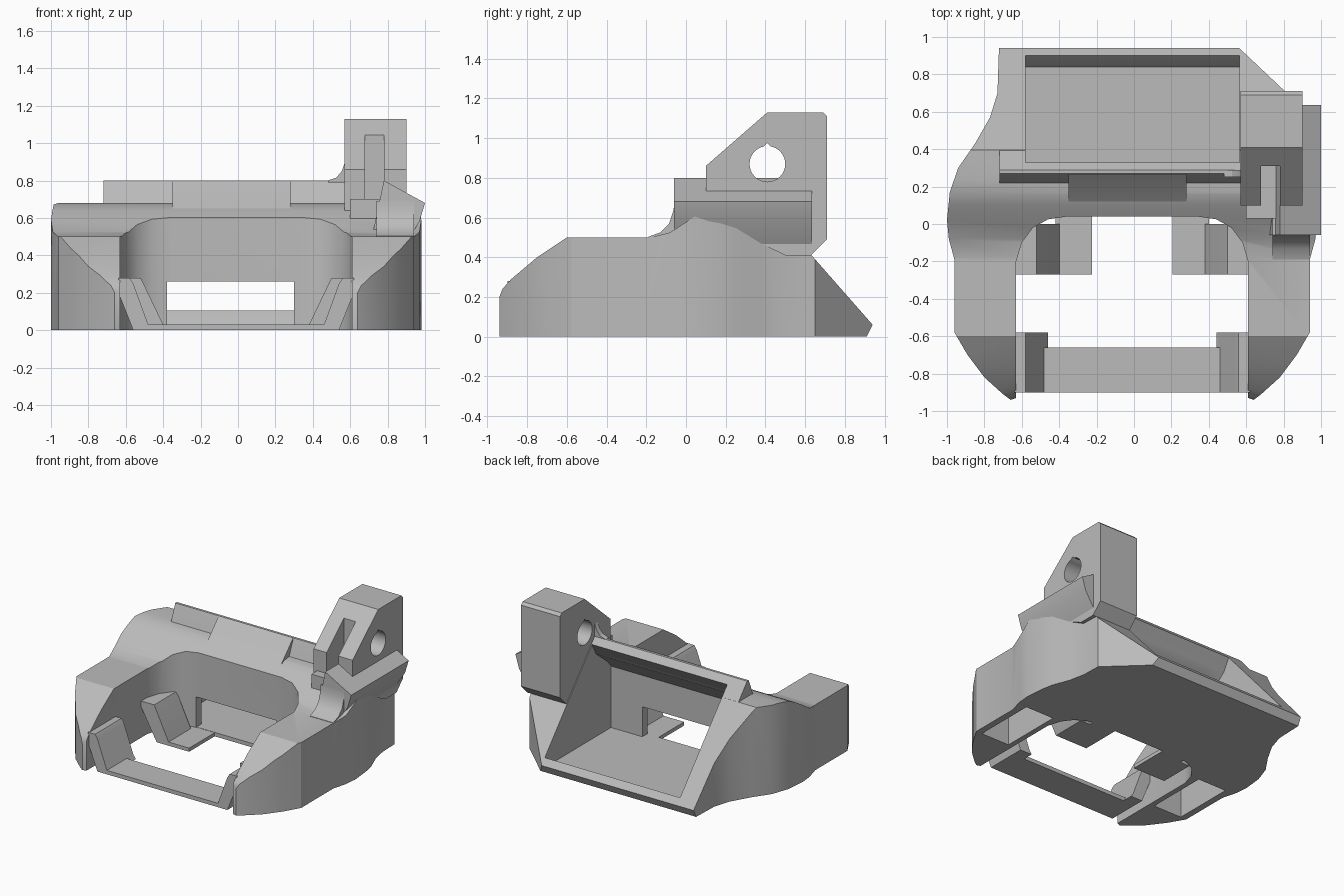
import bpy, bmesh, math
from mathutils import Vector

if "Cube" in bpy.data.objects:
    bpy.data.objects.remove(bpy.data.objects["Cube"], do_unlink=True)

grey = bpy.data.materials.new("plain_grey")
grey.use_nodes = True
GREY = (0.5, 0.5, 0.5, 1)
grey.diffuse_color = GREY
grey.node_tree.nodes["Principled BSDF"].inputs["Base Color"].default_value = GREY


def prism(name, axis, points, lo, hi):
    """Extrude a 2D outline along an axis: x takes (y, z), y takes (x, z), z takes (x, y)."""
    place = {"x": lambda a, b, t: (t, a, b),
             "y": lambda a, b, t: (a, t, b),
             "z": lambda a, b, t: (a, b, t)}[axis]
    bm = bmesh.new()
    face = bm.faces.new([bm.verts.new(place(a, b, lo)) for a, b in points])
    ext = bmesh.ops.extrude_face_region(bm, geom=[face])
    moved = [v for v in ext["geom"] if isinstance(v, bmesh.types.BMVert)]
    bmesh.ops.translate(bm, verts=moved, vec=Vector(place(0, 0, hi - lo)))
    bmesh.ops.recalc_face_normals(bm, faces=bm.faces)
    mesh = bpy.data.meshes.new(name)
    bm.to_mesh(mesh)
    bm.free()
    mesh.materials.append(grey)
    obj = bpy.data.objects.new(name, mesh)
    bpy.context.collection.objects.link(obj)
    return obj


def box(name, x, y, z):
    return prism(name, "z", [(x[0], y[0]), (x[1], y[0]), (x[1], y[1]), (x[0], y[1])], *z)


def combine(obj, cutters, operation="DIFFERENCE"):
    """Bake booleans into the object's mesh."""
    for cutter in cutters:
        mod = obj.modifiers.new("cut", "BOOLEAN")
        mod.operation = operation
        mod.solver = "EXACT"
        mod.object = cutter
    bpy.context.view_layer.update()
    baked = bpy.data.meshes.new_from_object(
        obj.evaluated_get(bpy.context.evaluated_depsgraph_get()))
    obj.modifiers.clear()
    obj.data = baked


def discard(*objs):
    for obj in objs:
        bpy.data.objects.remove(obj, do_unlink=True)


def side(points, s):
    """Place an outline on the left (1) or right (-1) flank; the left one is slightly narrower."""
    return [(x - 0.02 if s > 0 else -x, v) for x, v in points]


# Body: U-shaped plan clipped by the side profile
inner = [(0.36, 0.04), (0.46, 0.025), (0.54, -0.02), (0.6, -0.1), (0.63, -0.2), (0.63, -0.93)]
arm = [(0.66, -0.94), (0.7, -0.91), (0.8, -0.82), (0.89, -0.7), (0.96, -0.58),
       (0.96, -0.19), (0.99, -0.08), (1.0, 0.02), (0.985, 0.17)]
left_back = [(0.97, 0.25), (0.92, 0.38), (0.895, 0.5), (0.89, 0.65), (0.52, 1.0)]
right_back = [(0.94, 0.3), (0.85, 0.43), (0.77, 0.57), (0.73, 0.7), (0.72, 1.0)]
plan = side(inner + arm + left_back, 1) + side(inner + arm + right_back, -1)[::-1]
profile = [(-0.96, 0), (-0.94, 0.2), (-0.925, 0.24), (-0.88, 0.29), (-0.75, 0.4), (-0.6, 0.5),
           (-0.18, 0.5), (-0.08, 0.525), (0.02, 0.59), (0.1, 0.64), (0.16, 0.67), (0.24, 0.68),
           (0.395, 0.68), (0.94, 0.06), (0.91, 0)]
body = prism("body", "z", plan, -0.1, 0.9)
envelope = prism("envelope", "x", profile, -1.2, 1.2)
combine(body, [envelope], "INTERSECT")

# Raised rim of the sloping window, and the ramp in front of it
rim = prism("window_rim", "x", [(0.2, 0.62), (0.22, 0.68), (0.27, 0.8), (0.289, 0.8),
                                (0.42, 0.65), (0.38, 0.6)], -0.72, 0.57)
ramp = prism("centre_ramp", "x", [(0.05, 0.5), (0.05, 0.6), (0.12, 0.65), (0.265, 0.8),
                                  (0.28, 0.7), (0.2, 0.55)], -0.35, 0.28)

# Hollow behind the window and the low front opening
cavity = prism("cavity", "x", [(0.1, 0.03), (0.84, 0.03), (0.9, 0.105), (1.1, 0.3), (0.6, 0.95),
                               (0.33, 0.753), (0.28, 0.66), (0.14, 0.55), (0.1, 0.5)],
               -0.58, 0.565)
opening = box("opening", (-0.38, 0.3), (-0.1, 0.2), (0.03, 0.26))
pockets = []
for s in (1, -1):
    x = sorted(v[0] for v in side([(0.67, 0), (0.91, 0)], s))
    pockets.append(box("arm_pocket", x, (-0.58, -0.1), (-0.1, 0.35)))
combine(body, [cavity, opening] + pockets)
combine(rim, [cavity])
combine(ramp, [cavity])
discard(envelope, cavity, opening, *pockets)

# Shoulder under the lug
prism("shoulder_flare", "y", [(0.7, 0.42), (0.78, 0.8), (1.0, 0.68), (0.97, 0.58), (0.87, 0.42)],
      -0.06, 0.635)
box("shoulder_step", (0.6, 0.79), (0.03, 0.5), (0.5, 0.7))
prism("shoulder_front", "x", [(-0.2, 0.45), (-0.19, 0.503), (-0.13, 0.525), (-0.085, 0.57),
                              (-0.062, 0.64), (-0.06, 0.69), (0.05, 0.69), (0.05, 0.45)],
      0.74, 0.94)

# Lug with a cross hole and a front slot
lug = prism("lug", "x", [(0.1, 0.6), (0.1, 0.86), (0.41, 1.13), (0.69, 1.13), (0.71, 1.11),
                         (0.71, 0.49), (0.63, 0.41), (0.5, 0.41)], 0.57, 0.9)
circle = []
for i in range(32):
    a = math.tau * i / 32
    r = 0.105 if i == 8 else 0.09
    circle.append((0.41 + r * math.cos(a), 0.87 + r * math.sin(a)))
hole = prism("hole", "x", circle, 0.4, 1.1)
slot = box("slot", (0.68, 0.78), (0, 0.31), (0.7, 1.3))
combine(lug, [hole, slot])
discard(hole, slot)
prism("lug_fillet", "y", [(0.48, 0.79), (0.48, 0.8), (0.525, 0.815), (0.555, 0.85),
                          (0.572, 0.9), (0.572, 0.79)], 0.25, 0.29)

# Front bar, clips and rear tabs
box("front_bar", (-0.5, 0.48), (-0.9, -0.66), (0, 0.03))
clip = [(0.46, 0), (0.48, 0.03), (0.56, 0.25), (0.58, 0.28), (0.64, 0.28), (0.64, 0.2), (0.56, 0)]
fin = [(0.39, 0), (0.4, 0.03), (0.52, 0.28), (0.64, 0.28), (0.64, 0.25), (0.5, 0)]
for s, word in ((1, "left"), (-1, "right")):
    prism(word + "_front_clip", "y", side(clip, s), -0.9, -0.58)
    prism(word + "_rear_fin", "y", side(fin, s), -0.27, 0.0)
    x = sorted(v[0] for v in side([(0.225, 0), (0.42, 0)], s))
    box(word + "_rear_tab", x, (-0.27, 0.06), (0, 0.028))

# Shading
bpy.ops.object.select_all(action="DESELECT")
for obj in bpy.context.collection.objects:
    if obj.type == "MESH" and grey.name in obj.data.materials:
        obj.select_set(True)
        bpy.context.view_layer.objects.active = obj
bpy.ops.object.shade_smooth_by_angle(angle=math.radians(30))
